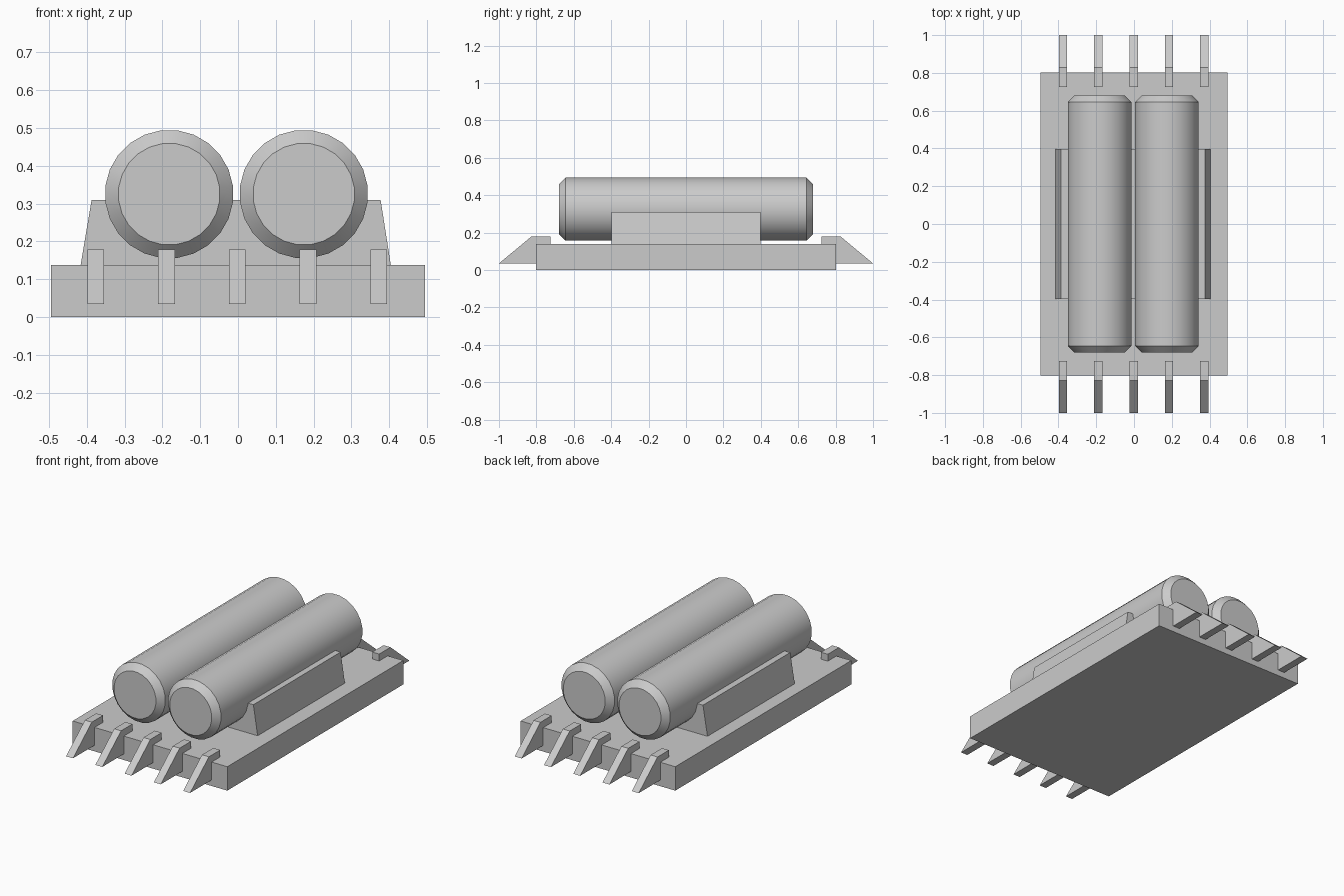
import bpy, bmesh, math

if "Cube" in bpy.data.objects:
    bpy.data.objects.remove(bpy.data.objects["Cube"])


def extrude_profile(name, points, axis, start, end):
    """Prism from a 2D profile: axis 'x' takes (y, z) points, axis 'y' takes (x, z)."""
    bm = bmesh.new()

    def place(p, d):
        return (d, p[0], p[1]) if axis == 'x' else (p[0], d, p[1])

    a = [bm.verts.new(place(p, start)) for p in points]
    b = [bm.verts.new(place(p, end)) for p in points]
    bm.faces.new(a)
    bm.faces.new(b)
    n = len(points)
    for i in range(n):
        j = (i + 1) % n
        bm.faces.new((a[i], a[j], b[j], b[i]))
    bmesh.ops.recalc_face_normals(bm, faces=bm.faces)
    mesh = bpy.data.meshes.new(name)
    bm.to_mesh(mesh)
    bm.free()
    obj = bpy.data.objects.new(name, mesh)
    bpy.context.collection.objects.link(obj)
    return obj


# Flat base plate
extrude_profile("base_plate",
                [(-0.494, 0), (0.494, 0), (0.494, 0.138), (-0.494, 0.138)],
                'y', -0.803, 0.803)

# Tapered cradle holding both cylinders
extrude_profile("cradle",
                [(-0.416, 0.138), (0.404, 0.138), (0.377, 0.31), (-0.387, 0.31)],
                'y', -0.398, 0.398)

# Two lying cylinders with chamfered ends
for name, x in (("left_cylinder", -0.182), ("right_cylinder", 0.174)):
    bpy.ops.mesh.primitive_cylinder_add(vertices=24, radius=0.17, depth=1.36)
    obj = bpy.context.object
    obj.name = name
    obj.rotation_euler = (0, 0, math.radians(7.5))
    bpy.ops.object.transform_apply(location=False, rotation=True, scale=False)
    obj.rotation_euler = (math.radians(90), 0, 0)
    obj.location = (x, 0, 0.325)
    bevel = obj.modifiers.new("end_chamfer", 'BEVEL')
    bevel.width = 0.035
    bevel.segments = 1
    bevel.limit_method = 'ANGLE'
    bevel.angle_limit = math.radians(40)
    bpy.ops.object.modifier_apply(modifier=bevel.name)
    bpy.ops.object.shade_smooth_by_angle(angle=math.radians(30))

# Wedge-shaped pins hooked over the front and back edges
pin = [(0.725, 0.138), (0.725, 0.178), (0.828, 0.178),
       (1.0, 0.035), (0.803, 0.035), (0.803, 0.138)]
for side, sign in (("front", -1), ("back", 1)):
    for i in range(5):
        x = -0.002 + (i - 2) * 0.187
        extrude_profile(f"{side}_pin_{i + 1}", [(sign * y, z) for y, z in pin],
                        'x', x - 0.022, x + 0.022)
